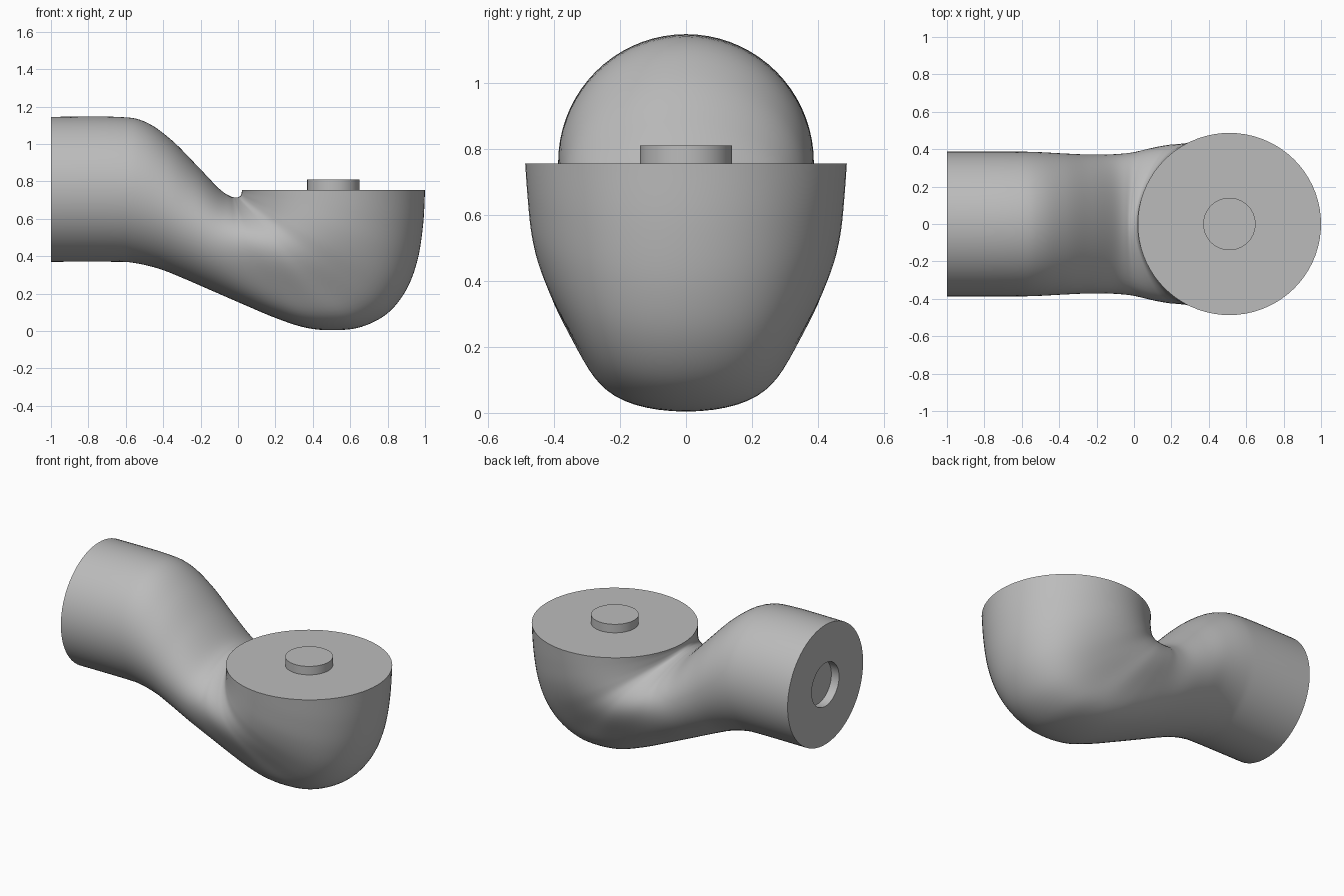
import bpy, bmesh
from math import cos, sin, pi
from mathutils import Vector

old = bpy.data.objects.get("Cube")
if old:
    bpy.data.objects.remove(old, do_unlink=True)

# Material
grey = bpy.data.materials.new("plain grey")
grey.use_nodes = True
color = (0.5, 0.5, 0.5, 1)
grey.diffuse_color = color
grey.node_tree.nodes["Principled BSDF"].inputs["Base Color"].default_value = color

SEGMENTS, STEPS = 72, 6
PEG_RADIUS, PEG_HEIGHT = 0.14, 0.055

# Section keys: upper x, upper z, lower x, lower z, half width, upward bulge
KEYS = [Vector(k) for k in (
    (-1, 1.145, -1, .37, .387, 0),
    (-.65, 1.145, -.66, .37, .387, 0),
    (-.5, 1.12, -.55, .363, .385, 0),
    (-.36, 1.025, -.42, .332, .378, 0),
    (-.22, .885, -.3, .285, .372, 0),
    (-.1, .76, -.15, .22, .372, .05),
    (-.04, .72, .02, .146, .378, .15),
    (-.02, .715, .2, .07, .39, .25),
    (-.01, .715, .36, .018, .4, .3),
    (0, .715, .51, .004, .41, .3),
    (.005, .717, .66, .022, .415, .3),
    (.01, .72, .8, .095, .43, .22),
    (.015, .725, .9, .22, .453, .14),
    (.018, .732, .96, .38, .47, .07),
    (.02, .743, .99, .57, .48, .03),
    (.02, .755, 1, .755, .487, 0))]


def smooth_between(a, b, c, d, t):
    """Catmull-Rom blend from b to c."""
    return b + t * .5 * (c - a + t * (2 * a - 5 * b + 4 * c - d
                                      + t * (3 * (b - c) + d - a)))


def section(bm, key):
    """Ring spanning the upper and lower outline."""
    ux, uz, lx, lz, width, bulge = key
    upper, lower = Vector((ux, 0, uz)), Vector((lx, 0, lz))
    mid, arm = (upper + lower) / 2, (lower - upper) / 2
    ring = []
    for i in range(SEGMENTS):
        c, s = cos(2 * pi * i / SEGMENTS), sin(2 * pi * i / SEGMENTS)
        y = width * s * (1 - bulge * c * (1 - 1.6 * c * c))
        ring.append(bm.verts.new(mid + arm * c + Vector((0, y, 0))))
    return ring


def bridge(bm, first, second):
    for i in range(SEGMENTS):
        j = (i + 1) % SEGMENTS
        bm.faces.new((first[i], first[j], second[j], second[i]))


def finish(bm, name):
    bmesh.ops.recalc_face_normals(bm, faces=bm.faces)
    mesh = bpy.data.meshes.new(name)
    bm.to_mesh(mesh)
    bm.free()
    mesh.materials.append(grey)
    obj = bpy.data.objects.new(name, mesh)
    bpy.context.collection.objects.link(obj)
    bpy.ops.object.select_all(action='DESELECT')
    obj.select_set(True)
    bpy.context.view_layer.objects.active = obj
    bpy.ops.object.shade_smooth_by_angle(angle=pi / 5)
    return obj


# Elbow body: socket floor, socket wall, end face, then the bending tube
bm = bmesh.new()
centre = (KEYS[0][1] + KEYS[0][3]) / 2
rings = [section(bm, (x, centre + PEG_RADIUS, x, centre - PEG_RADIUS, PEG_RADIUS, 0))
         for x in (PEG_HEIGHT - 1, -1)]
for n in range(len(KEYS) - 1):
    before, after = KEYS[max(n - 1, 0)], KEYS[min(n + 2, len(KEYS) - 1)]
    for step in range(STEPS):
        rings.append(section(bm, smooth_between(before, KEYS[n], KEYS[n + 1],
                                                after, step / STEPS)))
rings.append(section(bm, KEYS[-1]))
for first, second in zip(rings, rings[1:]):
    bridge(bm, first, second)
bm.faces.new(rings[0])
bm.faces.new(rings[-1])
finish(bm, "elbow_body")

# Locating peg on the flat top
bm = bmesh.new()
bmesh.ops.create_cone(bm, cap_ends=True, segments=SEGMENTS, radius1=PEG_RADIUS,
                      radius2=PEG_RADIUS, depth=PEG_HEIGHT * 2)
peg = finish(bm, "top_peg")
peg.location = (0.51, 0, 0.755)
